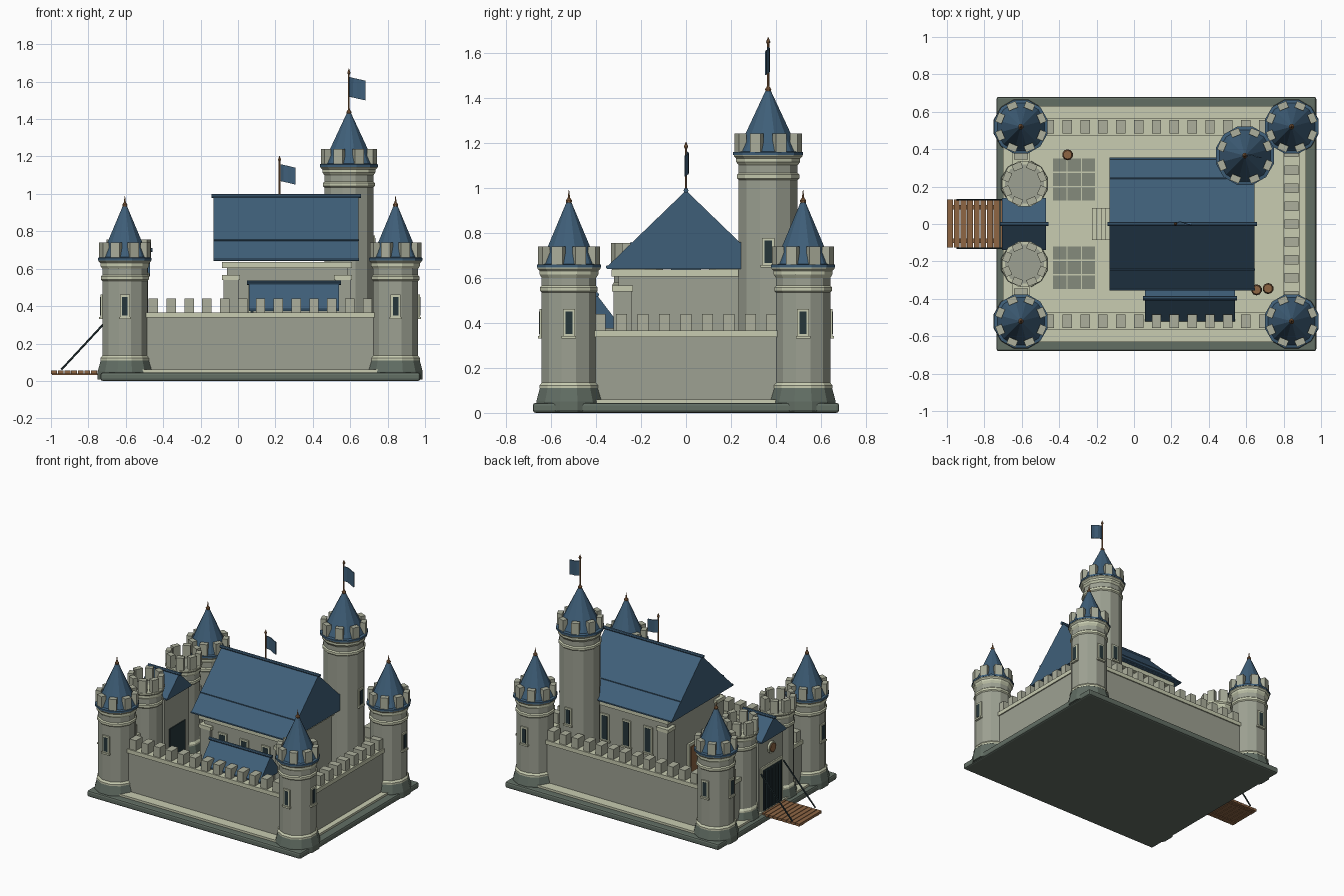
import bpy, bmesh, math
from mathutils import Matrix, Vector

if "Cube" in bpy.data.objects:
    bpy.data.objects.remove(bpy.data.objects["Cube"])


def mat(name, r, g, b):
    m = bpy.data.materials.new(name)
    lin = [((c / 255 + 0.055) / 1.055) ** 2.4 for c in (r, g, b)]
    m.diffuse_color = (*lin, 1)
    m.use_nodes = True
    m.node_tree.nodes["Principled BSDF"].inputs["Base Color"].default_value = m.diffuse_color
    return m


DARK = mat("dark_stone", 98, 110, 100)
STONE = mat("wall_stone", 157, 161, 146)
TRIM = mat("pale_stone", 200, 204, 177)
MERLON = mat("battlement_stone", 172, 175, 156)
BLUE = mat("slate_blue", 63, 95, 121)
WOOD = mat("wood", 142, 102, 68)
BLACK = mat("dark_iron", 38, 54, 58)
PAVE = mat("paving", 133, 139, 124)


def finish(name, bm, m):
    bmesh.ops.recalc_face_normals(bm, faces=bm.faces)
    me = bpy.data.meshes.new(name)
    bm.to_mesh(me)
    bm.free()
    me.materials.append(m)
    ob = bpy.data.objects.new(name, me)
    bpy.context.collection.objects.link(ob)
    return ob


def boxes(name, items, m):
    """items: (centre, size, z rotation)"""
    bm = bmesh.new()
    for c, s, a in items:
        mx = Matrix.Translation(c) @ Matrix.Rotation(a, 4, 'Z') @ Matrix.Diagonal((*s, 1))
        bmesh.ops.create_cube(bm, size=1, matrix=mx)
    return finish(name, bm, m)


def box(name, x0, x1, y0, y1, z0, z1, m):
    return boxes(name, [(((x0 + x1) / 2, (y0 + y1) / 2, (z0 + z1) / 2),
                         (x1 - x0, y1 - y0, z1 - z0), 0)], m)


def turned(name, x, y, profile, m, n=12):
    """closed solid turned about z from (radius, height) points"""
    bm = bmesh.new()
    rings = []
    for r, z in profile:
        r = max(r, 0.0008)
        rings.append([bm.verts.new((x + r * math.cos(2 * math.pi * (i + .5) / n),
                                    y + r * math.sin(2 * math.pi * (i + .5) / n), z)) for i in range(n)])
    for a, b in zip(rings, rings[1:]):
        for i in range(n):
            j = (i + 1) % n
            bm.faces.new((a[i], a[j], b[j], b[i]))
    bm.faces.new(rings[0])
    bm.faces.new(rings[-1])
    return finish(name, bm, m)


def rod(name, p, q, r, m, n=8):
    p, q = Vector(p), Vector(q)
    d = q - p
    bm = bmesh.new()
    mx = Matrix.Translation((p + q) / 2) @ d.to_track_quat('Z', 'Y').to_matrix().to_4x4()
    bmesh.ops.create_cone(bm, cap_ends=True, segments=n, radius1=r, radius2=r, depth=d.length, matrix=mx)
    return finish(name, bm, m)


def gable(name, x0, x1, y0, yr, y1, ze, zr, m):
    """triangular roof prism, ridge along x"""
    bm = bmesh.new()
    ends = [[bm.verts.new((x, y, z)) for y, z in
             ((y0, ze - .01), (y0, ze), (yr, zr), (y1, ze), (y1, ze - .01))] for x in (x0, x1)]
    a, b = ends
    bm.faces.new(a)
    bm.faces.new(b)
    for i in range(5):
        j = (i + 1) % 5
        bm.faces.new((a[i], a[j], b[j], b[i]))
    finish(name, bm, m)
    rod(name + "_ridge", (x0 - .012, yr, zr), (x1 + .012, yr, zr), .011, m)


def window(name, x, y, z, a, w, h):
    """framed slit; a is the outward direction, (x, y) lies on the wall"""
    d = Vector((math.cos(a), math.sin(a), 0))
    p = Vector((x, y, z))
    boxes(name + "_frame", [(p, (.016, w + .024, h + .024), a),
                            (p + Vector((0, 0, -h / 2 - .014)), (.03, w + .034, .012), a)], TRIM)
    boxes(name + "_pane", [(p + d * .006, (.008, w, h), a)], BLACK)


def tower(name, x, y, r, top, plinth=True, spire=0):
    z0 = .05
    if plinth:
        turned(name + "_plinth", x, y, [(r * 1.2, .008), (r * 1.2, .05), (r * 1.07, .11)], DARK)
        turned(name + "_lower_band", x, y, [(r * 1.08, .11), (r * 1.08, .122), (r, .135)], TRIM)
    turned(name + "_shaft", x, y, [(r, z0), (r, top)], STONE)
    turned(name + "_upper_band", x, y, [(r, top - .115), (r * 1.06, top - .108),
                                        (r * 1.06, top - .092), (r, top - .085)], TRIM)
    R = r * 1.16
    turned(name + "_corbel", x, y, [(r, top - .05), (r * 1.08, top - .035), (r * 1.08, top - .02),
                                    (R, top - .01), (R, top)], TRIM)
    ring = []
    for i in range(8):
        a = math.pi / 4 * (i + .5)
        q = R - .025
        ring.append(((x + q * math.cos(a), y + q * math.sin(a), top + .045), (.036, .052, .09), a))
    boxes(name + "_merlons", ring, MERLON)
    if spire:
        turned(name + "_roof", x, y, [(R * 1.02, top - .005), (R * 1.02, top + .008),
                                      (R * .9, top + .012), (.003, spire)], BLUE)
        turned(name + "_finial", x, y, [(.011, spire - .03), (.015, spire - .012), (.006, spire),
                                        (0, spire + .035)], WOOD, 8)


def flag(name, x, y, z0, z1, w, drop):
    rod(name + "_pole", (x, y, z0), (x, y, z1), .005, WOOD, 6)
    turned(name + "_tip", x, y, [(.003, z1 - .02), (.01, z1 - .008), (0, z1 + .015)], WOOD, 6)
    bm = bmesh.new()
    n = 4
    for s in range(n):
        lo, hi = [], []
        for t in (s / n, (s + 1) / n):
            yy = y + .008 * math.sin(t * 5)
            lo.append((x + w * t, yy, z1 - .03 - drop - .02 * t))
            hi.append((x + w * t, yy, z1 - .03 - .02 * t))
        bm.faces.new([bm.verts.new(v) for v in (lo[0], lo[1], hi[1], hi[0])])
    bmesh.ops.remove_doubles(bm, verts=bm.verts, dist=.0005)
    ob = finish(name + "_cloth", bm, BLUE)
    ob.modifiers.new("thickness", 'SOLIDIFY').thickness = .006


# Ground slab and pale courtyard
base = box("base_slab", -.735, .975, -.68, .68, 0, .045, DARK)
bev = base.modifiers.new("bevel", 'BEVEL')
bev.width, bev.segments = .012, 2
box("courtyard", -.70, .92, -.63, .63, .04, .06, TRIM)

# Curtain walls: body, coping and merlons
CX, CY, X0, X1 = .8425, .52, -.605, .8425


def wall(name, ax, ay, bx, by, count):
    a, b = Vector((ax, ay, 0)), Vector((bx, by, 0))
    d = b - a
    ang, mid, L = math.atan2(d.y, d.x), (a + b) / 2, d.length
    boxes(name, [(mid + Vector((0, 0, .2)), (L, .075, .29), ang)], STONE)
    boxes(name + "_coping", [(mid + Vector((0, 0, .3525)), (L, .092, .029), ang)], TRIM)
    boxes(name + "_merlons", [(a + d * ((i + .5) / count) + Vector((0, 0, .402)), (.05, .074, .075), ang)
                              for i in range(count)], MERLON)


wall("front_wall", -.5, -CY, .74, -CY, 13)
wall("back_wall", -.5, CY, .74, CY, 13)
wall("right_wall", CX, -.43, CX, .43, 9)
for s in (-1, 1):
    wall("gate_side_wall", X0, s * .29, X0, s * .45, 1)

# Corner towers with outward windows
for x, ax in ((X0, math.pi), (X1, 0)):
    for s in (-1, 1):
        tower("corner_tower", x, s * CY, .125, .65, True, .955)
        window("tower_window", x, s * (CY + .122), .4, s * math.pi / 2, .03, .1)
        window("tower_window", x + math.cos(ax) * .122, s * CY, .4, ax, .03, .1)

# Tall keep tower
tower("keep_tower", .593, .365, .136, 1.15, True, 1.45)
window("keep_window", .593 + .132, .365, .715, 0, .032, .1)
window("keep_window", .593, .365 + .132, .55, math.pi / 2, .032, .1)
flag("keep_flag", .593, .365, 1.44, 1.655, .09, .105)

# Gatehouse
for s in (-1, 1):
    tower("gate_tower", -.585, s * .215, .108, .665)
box("gatehouse", -.68, -.49, -.14, .14, .05, .56, STONE)
gable("gatehouse_roof", -.705, -.47, -.14, 0, .14, .57, .70, BLUE)
box("gate_frame", -.69, -.67, -.125, .125, .06, .37, TRIM)
box("gate_panel", -.696, -.688, -.105, .105, .06, .35, BLACK)
boxes("gate_bars", [((-.698, -.09 + .036 * i, .2), (.008, .01, .28), 0) for i in range(6)], BLACK)
box("gate_inner_panel", -.49, -.483, -.09, .09, .06, .33, BLACK)
rod("gate_crest_rim", (-.68, 0, .48), (-.694, 0, .48), .042, TRIM, 12)
rod("gate_crest", (-.69, 0, .48), (-.7, 0, .48), .032, WOOD, 12)

# Drawbridge and chains
boxes("drawbridge_planks", [((-.983 + .0355 * i, .003, .046), (.031, .255, .018), 0) for i in range(9)], WOOD)
for s in (-1, 1):
    box("drawbridge_beam", -.995, -.69, s * .09 - .012, s * .09 + .012, .032, .04, WOOD)
    rod("chain", (-.945, s * .13, .06), (-.69, s * .13, .335), .0055, BLACK, 6)

# Great hall
box("hall_body", -.06, .585, -.3, .3, .05, .62, STONE)
box("hall_cornice", -.085, .61, -.33, .33, .605, .636, TRIM)
box("hall_footing", -.075, .6, -.315, .315, .05, .1, DARK)
for x in (-.037, .562):
    for s in (-1, 1):
        y = s * .282
        box("hall_pier", x - .04, x + .04, y - .04, y + .04, .05, .54, STONE)
        box("hall_pier_cap", x - .048, x + .048, y - .046, y + .046, .54, .565, TRIM)
gable("hall_roof", -.13, .645, -.35, 0, .35, .65, .988, BLUE)
for s in (-1, 1):
    rod("roof_batten", (-.132, s * .243, .753), (.647, s * .243, .753), .006, BLUE, 6)
    rod("roof_eave", (-.132, s * .348, .648), (.647, s * .348, .648), .008, BLUE, 6)
    for i in range(3):
        window("hall_window", .09 + .173 * i, s * .302, .44, s * math.pi / 2, .045, .17)
flag("hall_flag", .222, 0, .98, 1.19, .085, .09)
box("hall_door_frame", -.075, -.055, -.075, .075, .06, .36, TRIM)
box("hall_door", -.081, -.073, -.055, .055, .06, .34, WOOD)
for i in range(4):
    box("hall_step", -.225 + .024 * i, -.06, -.085, .085, .06, .078 + .018 * i, TRIM)

# Side annex
box("annex_body", .08, .52, -.485, -.29, .05, .4, STONE)
gable("annex_roof", .06, .54, -.52, -.397, -.29, .385, .525, BLUE)

# Courtyard paving and barrels
boxes("paving_tiles", [((-.397 + .077 * i, yc + .078 * j, .062), (.071, .071, .008), 0)
                       for yc in (.238, -.233) for i in range(3) for j in (-1, 0, 1)], PAVE)
for x, y in ((-.355, .37), (.655, -.352), (.717, -.345)):
    turned("barrel", x, y, [(.023, .06), (.029, .085), (.029, .105), (.023, .13)], WOOD, 10)
    turned("barrel_hoop", x, y, [(.0295, .09), (.0295, .099)], BLACK, 10)
